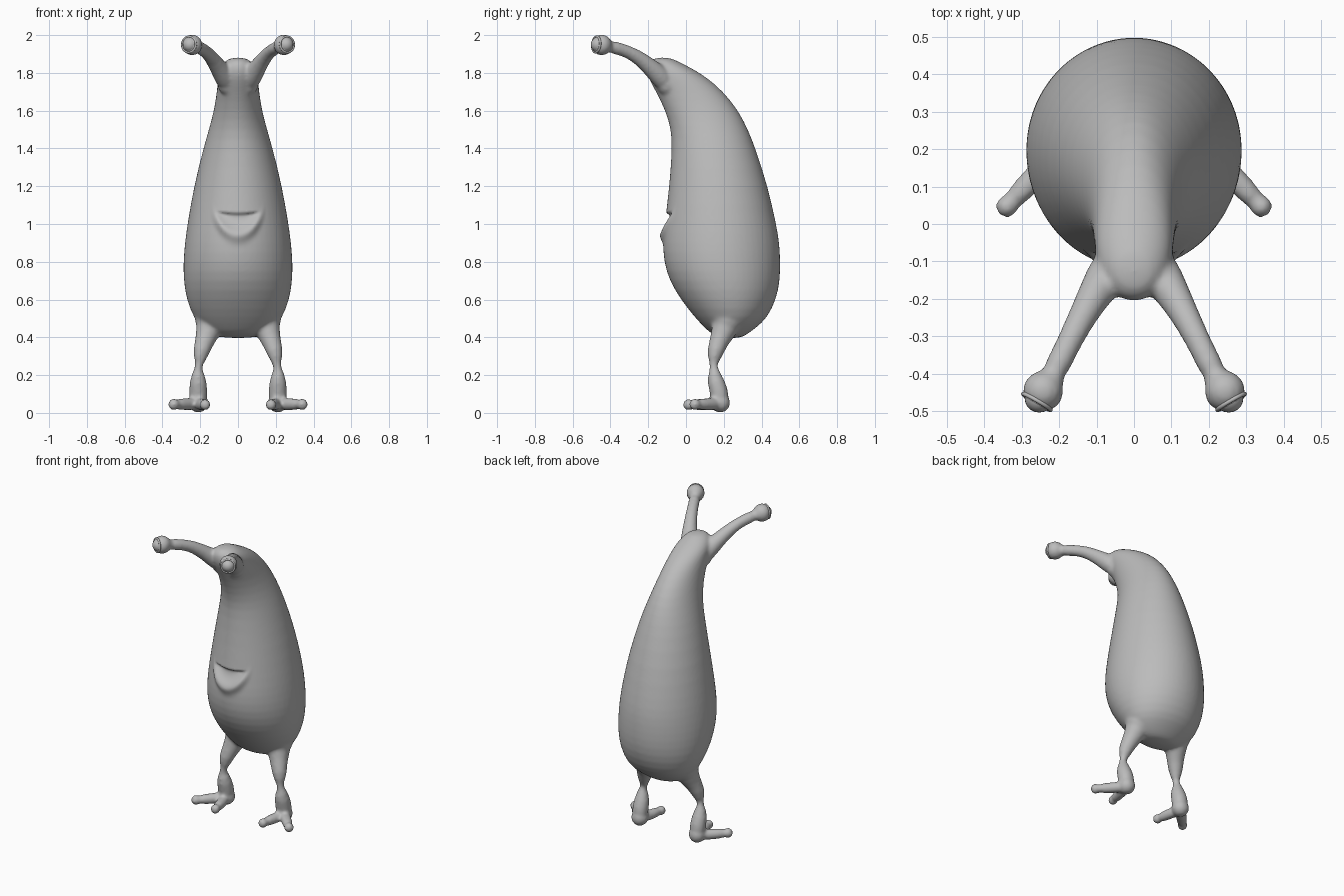
import bpy, bmesh, math
from mathutils import Vector

if "Cube" in bpy.data.objects:
    bpy.data.objects.remove(bpy.data.objects["Cube"])


def material(name, value):
    m = bpy.data.materials.new(name)
    m.use_nodes = True
    colour = (value, value, value, 1)
    m.diffuse_color = colour
    m.node_tree.nodes["Principled BSDF"].inputs["Base Color"].default_value = colour
    return m


grey = material("soft grey", 0.5)


def make_object(name, bm):
    bmesh.ops.recalc_face_normals(bm, faces=bm.faces)
    mesh = bpy.data.meshes.new(name)
    bm.to_mesh(mesh)
    bm.free()
    mesh.materials.append(grey)
    ob = bpy.data.objects.new(name, mesh)
    bpy.context.collection.objects.link(ob)
    return ob


def activate(ob):
    bpy.ops.object.select_all(action='DESELECT')
    ob.select_set(True)
    bpy.context.view_layer.objects.active = ob


def loft(bm, rings):
    """Bridge closed rings of points and cap both ends."""
    loops = [[bm.verts.new(p) for p in ring] for ring in rings]
    n = len(loops[0])
    for a, b in zip(loops, loops[1:]):
        for i in range(n):
            j = (i + 1) % n
            bm.faces.new((a[i], a[j], b[j], b[i]))
    bm.faces.new(loops[0])
    bm.faces.new(loops[-1])


def circle(n):
    return [(math.cos(2 * math.pi * i / n), math.sin(2 * math.pi * i / n)) for i in range(n)]


def tube(bm, path):
    """Round tube through (x, y, z, radius) points, with ball ends."""
    pts = [Vector(p[:3]) for p in path]
    rings = []
    for i, p in enumerate(pts):
        tangent = pts[min(i + 1, len(pts) - 1)] - pts[max(i - 1, 0)]
        q = tangent.to_track_quat('Z', 'Y')
        r = path[i][3]
        rings.append([p + q @ Vector((c * r, s * r, 0)) for c, s in circle(16)])
    loft(bm, rings)
    for i in (0, -1):
        ball(bm, pts[i], path[i][3])


def ball(bm, centre, radius):
    made = bmesh.ops.create_uvsphere(bm, u_segments=20, v_segments=12, radius=radius)
    bmesh.ops.translate(bm, verts=made["verts"], vec=centre)


# Torso sections: height, front y, back y, half width
torso = [
    (0.395, 0.20, 0.29, 0.09), (0.42, 0.13, 0.33, 0.15), (0.45, 0.10, 0.37, 0.19),
    (0.5, 0.05, 0.43, 0.235), (0.6, -0.03, 0.48, 0.275), (0.7, -0.09, 0.5, 0.29),
    (0.8, -0.12, 0.502, 0.292), (0.9, -0.125, 0.497, 0.283), (1.0, -0.115, 0.48, 0.27),
    (1.2, -0.09, 0.435, 0.235), (1.4, -0.075, 0.37, 0.185), (1.5, -0.08, 0.33, 0.155),
    (1.6, -0.11, 0.28, 0.128), (1.7, -0.16, 0.20, 0.112), (1.77, -0.2, 0.12, 0.107),
    (1.82, -0.21, 0.04, 0.10), (1.86, -0.2, -0.04, 0.075), (1.882, -0.16, -0.085, 0.035),
]
bm = bmesh.new()
loft(bm, [[(w * c, (f + b) / 2 + (b - f) / 2 * s, z) for c, s in circle(28)]
          for z, f, b, w in torso])

# Eye stalks, legs and toes, mirrored
eye_centre = Vector((0.243, -0.447, 1.948))
eye_dir = Vector((0.5, -0.86, 0.08)).normalized()
for s in (1, -1):
    tube(bm, [(s * 0.05, -0.10, 1.74, 0.06), (s * 0.08, -0.15, 1.795, 0.055),
              (s * 0.115, -0.205, 1.845, 0.044), (s * 0.15, -0.27, 1.895, 0.037),
              (s * 0.185, -0.34, 1.925, 0.033), (s * 0.225, -0.42, 1.943, 0.038)])
    ball(bm, Vector((s * eye_centre.x, eye_centre.y, eye_centre.z)), 0.056)
    tube(bm, [(s * 0.14, 0.22, 0.5, 0.09), (s * 0.158, 0.2, 0.43, 0.066),
              (s * 0.18, 0.17, 0.37, 0.049), (s * 0.206, 0.145, 0.29, 0.044),
              (s * 0.212, 0.145, 0.2, 0.046), (s * 0.21, 0.175, 0.12, 0.049),
              (s * 0.21, 0.182, 0.054, 0.053)])
    tube(bm, [(s * 0.22, 0.17, 0.048, 0.038), (s * 0.275, 0.115, 0.046, 0.032),
              (s * 0.34, 0.047, 0.045, 0.031)])
    tube(bm, [(s * 0.205, 0.16, 0.046, 0.036), (s * 0.19, 0.09, 0.044, 0.031),
              (s * 0.174, 0.012, 0.043, 0.030)])
body = make_object("body", bm)

# Blend all limbs into one soft skin
activate(body)
sub = body.modifiers.new("round", 'SUBSURF')
sub.levels = 1
skin = body.modifiers.new("skin", 'REMESH')
skin.mode = 'VOXEL'
skin.voxel_size = 0.009
soft = body.modifiers.new("soften", 'SMOOTH')
soft.factor = 0.5
soft.iterations = 10
for name in ("round", "skin", "soften"):
    bpy.ops.object.modifier_apply(modifier=name)


def ramp(t):
    t = max(0.0, min(1.0, t))
    return t * t * (3 - 2 * t)


# Smiling mouth: a pocket below a sharp upper lip, over a soft lower lip
for v in body.data.vertices:
    x, y, z = v.co
    if y < 0.1 and 0.8 < z < 1.15 and abs(x) < 0.2:
        k = (x / 0.13) ** 2
        top = 1.05 + 0.014 * k
        low = 0.955 + 0.1 * k
        lip = 0.02 * math.exp(-((z - low + 0.015) / 0.035) ** 2) * ramp(1.3 - k)
        pocket = 0.02 * ramp((z - low) / 0.08) * ramp((top + 0.012 - z) / 0.018) * ramp(1.6 - 1.5 * k)
        v.co.y += pocket - lip
bpy.ops.object.shade_smooth()

# Eyes: a domed ball inside a raised rim
for s, side in ((1, "left"), (-1, "right")):
    d = Vector((s * eye_dir.x, eye_dir.y, eye_dir.z))
    c = Vector((s * eye_centre.x, eye_centre.y, eye_centre.z))
    q = d.to_track_quat('Z', 'Y')
    bm = bmesh.new()
    ball(bm, c + d * 0.021, 0.039)
    eye = make_object(side + "_eye", bm)
    activate(eye)
    bpy.ops.object.shade_smooth()
    bpy.ops.mesh.primitive_torus_add(location=c + d * 0.033, rotation=q.to_euler(),
                                     major_radius=0.042, minor_radius=0.006,
                                     major_segments=32, minor_segments=10)
    rim = bpy.context.object
    rim.name = side + "_eye_rim"
    rim.data.materials.append(grey)
    bpy.ops.object.shade_smooth()
